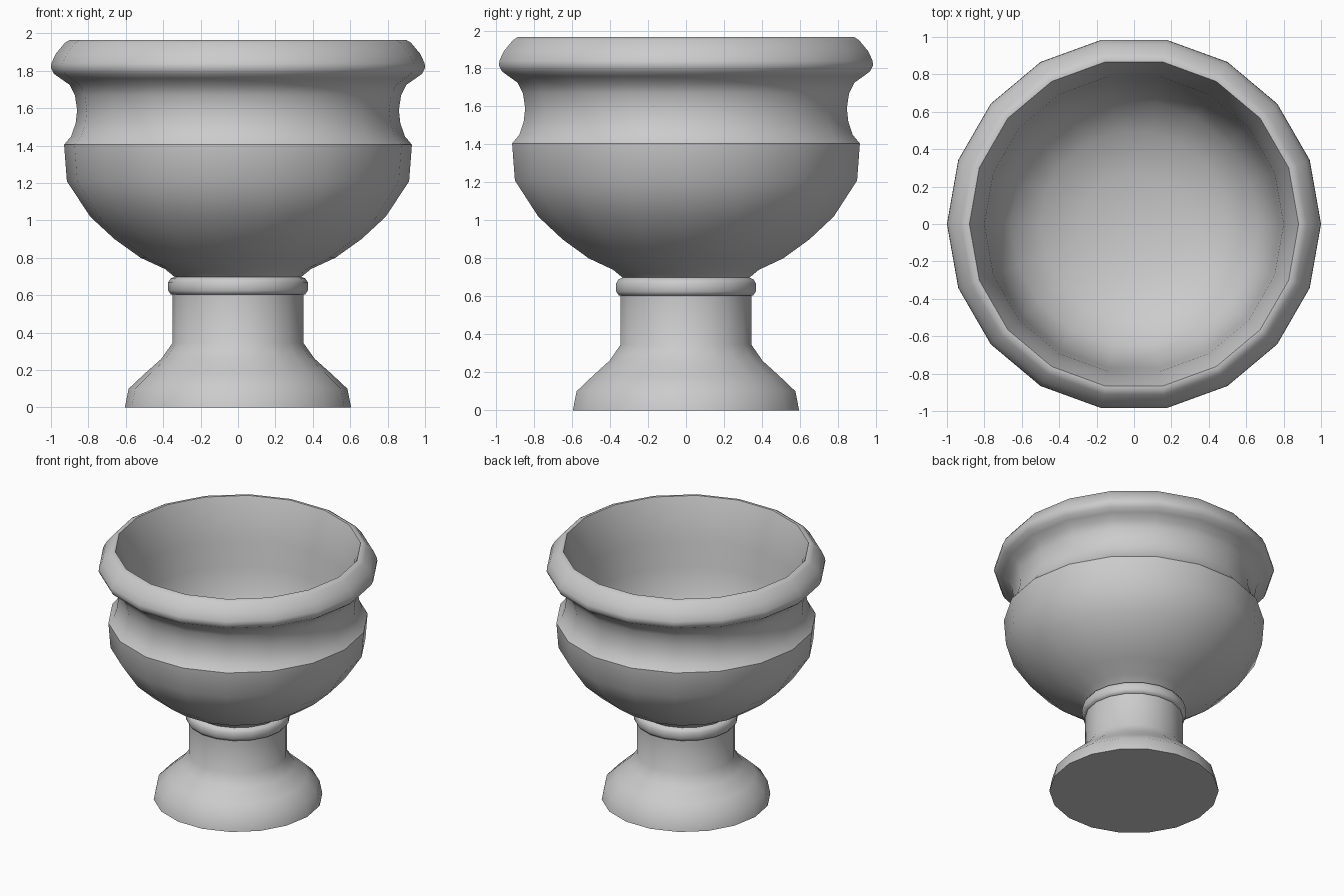
import bpy, bmesh, math

if "Cube" in bpy.data.objects:
    bpy.data.objects.remove(bpy.data.objects["Cube"])

SIDES = 18


def lathe(name, profile, angle=40):
    """Revolve (radius, z) points around z; radius 0 closes to a pole."""
    bm = bmesh.new()
    rings = []
    for r, z in profile:
        if r == 0:
            rings.append([bm.verts.new((0, 0, z))] * SIDES)
        else:
            rings.append([bm.verts.new((r * math.cos(math.tau * i / SIDES),
                                        r * math.sin(math.tau * i / SIDES), z))
                          for i in range(SIDES)])
    for a, b in zip(rings, rings[1:]):
        for i in range(SIDES):
            j = (i + 1) % SIDES
            bm.faces.new(list(dict.fromkeys((a[i], a[j], b[j], b[i]))))
    mesh = bpy.data.meshes.new(name)
    bm.to_mesh(mesh)
    bm.free()
    obj = bpy.data.objects.new(name, mesh)
    bpy.context.collection.objects.link(obj)
    bpy.ops.object.select_all(action='DESELECT')
    obj.select_set(True)
    bpy.context.view_layer.objects.active = obj
    bpy.ops.object.shade_smooth_by_angle(angle=math.radians(angle))
    return obj


# Flared foot and stem, closed underneath
lathe("foot", [(0, 0), (0.605, 0), (0.585, 0.10), (0.50, 0.18), (0.41, 0.26),
               (0.35, 0.345), (0.35, 0.605)])

# Rounded collar between the stem and the bowl
lathe("collar", [(0.345, 0.603), (0.36, 0.605), (0.373, 0.625), (0.373, 0.67),
                 (0.36, 0.69), (0.335, 0.70)], 60)

# Bowl: outer belly, shoulder, cove, rolled rim, then the deep inside
lathe("bowl", [
    (0.335, 0.695), (0.39, 0.74), (0.52, 0.80), (0.66, 0.90), (0.79, 1.02),
    (0.915, 1.21), (0.93, 1.405),
    (0.892, 1.45), (0.868, 1.52), (0.86, 1.59), (0.872, 1.67), (0.90, 1.725),
    (0.95, 1.76), (0.985, 1.785), (1.0, 1.815), (0.998, 1.84), (0.975, 1.89),
    (0.925, 1.95), (0.90, 1.965), (0.88, 1.965),
    (0.84, 1.85), (0.80, 1.65), (0.78, 1.45), (0.74, 1.25), (0.66, 1.10),
    (0.50, 0.98), (0.28, 0.91), (0, 0.89)])
